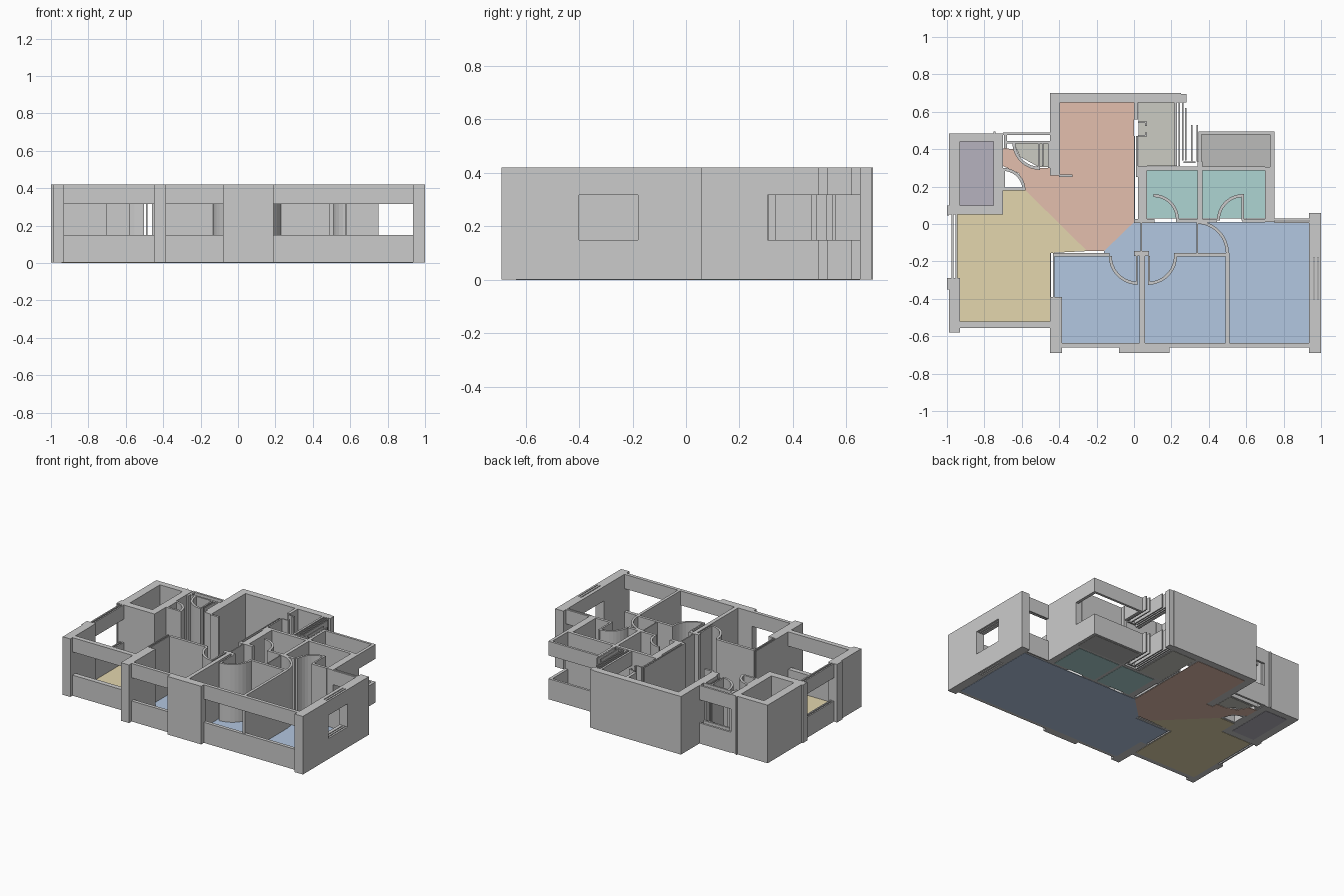
import bpy, bmesh, math

H, SILL, HEAD = 0.42, 0.15, 0.317   # wall height and window opening
BASE = 0.002


def extrude(bm, pts, z0, z1):
    """Prism from a flat outline."""
    lo = [bm.verts.new((x, y, z0)) for x, y in pts]
    hi = [bm.verts.new((x, y, z1)) for x, y in pts]
    bm.faces.new(lo[::-1])
    bm.faces.new(hi)
    n = len(pts)
    for i in range(n):
        j = (i + 1) % n
        bm.faces.new((lo[i], lo[j], hi[j], hi[i]))


def finish(name, bm, color=None):
    bmesh.ops.recalc_face_normals(bm, faces=bm.faces[:])
    me = bpy.data.meshes.new(name)
    bm.to_mesh(me)
    bm.free()
    ob = bpy.data.objects.new(name, me)
    bpy.context.collection.objects.link(ob)
    if color:
        mat = bpy.data.materials.new(name)
        mat.diffuse_color = (*color, 1)
        me.materials.append(mat)


def rect(x0, x1, y0, y1):
    return [(x0, y0), (x1, y0), (x1, y1), (x0, y1)]


def walls(name, *boxes, window=False):
    """Boxes x0,x1,y0,y1; a window wall has only a sill and a lintel."""
    bm = bmesh.new()
    for b in boxes:
        for z0, z1 in (((BASE, SILL), (HEAD, H)) if window else ((BASE, H),)):
            extrude(bm, rect(*b), z0, z1)
    finish(name, bm)


def door(name, cx, cy, r, a0, leaf, t=0.016, n=9):
    """Quarter-circle swing wall plus straight leaf."""
    bm = bmesh.new()
    ang = [math.radians(a0 + 90 * i / n) for i in range(n + 1)]
    ring = [(cx + r * math.cos(a), cy + r * math.sin(a)) for a in ang]
    ring += [(cx + (r - t) * math.cos(a), cy + (r - t) * math.sin(a)) for a in reversed(ang)]
    extrude(bm, ring, BASE, H)
    if leaf:
        extrude(bm, rect(*leaf), BASE, H)
    finish(name, bm)


def floor(name, pts, color):
    bm = bmesh.new()
    extrude(bm, pts, 0, 0.004)
    finish(name, bm, color)


# Floors
BLUE, TEAL = (0.45, 0.57, 0.75), (0.42, 0.66, 0.65)
floor("bedroom_floor", [(-0.43, -0.39), (-0.385, -0.39), (-0.385, -0.635), (0.935, -0.635),
                        (0.935, 0.01), (0, 0.01), (-0.16, -0.145), (-0.16, -0.175), (-0.43, -0.175)], BLUE)
floor("living_floor", [(-0.395, 0.65), (0, 0.65), (0, 0.01), (-0.16, -0.145), (-0.25, -0.145),
                       (-0.58, 0.18), (-0.615, 0.27), (-0.70, 0.31), (-0.70, 0.405), (-0.64, 0.40),
                       (-0.60, 0.33), (-0.51, 0.30), (-0.45, 0.30), (-0.45, 0.26), (-0.395, 0.26)], (0.77, 0.52, 0.42))
floor("dining_floor", [(-0.945, -0.52), (-0.45, -0.52), (-0.45, -0.155), (-0.25, -0.145),
                       (-0.58, 0.18), (-0.70, 0.18), (-0.70, 0.05), (-0.945, 0.05)], (0.77, 0.67, 0.42))
floor("bath_floor_left", rect(0.07, 0.34, 0.03, 0.285), TEAL)
floor("bath_floor_right", rect(0.365, 0.70, 0.03, 0.285), TEAL)
floor("balcony_floor", rect(0.36, 0.73, 0.305, 0.48), (0.5, 0.5, 0.49))
floor("kitchen_floor", rect(0.025, 0.215, 0.31, 0.65), (0.6, 0.6, 0.54))
floor("shaft_floor", rect(-0.93, -0.75, 0.10, 0.44), (0.47, 0.45, 0.52))
floor("closet_floor", [(-0.64, 0.43), (-0.61, 0.36), (-0.51, 0.305), (-0.455, 0.305), (-0.455, 0.43)], (0.6, 0.6, 0.54))

# Back-left shaft block
walls("shaft_walls", (-0.99, -0.93, 0.05, 0.485), (-0.93, -0.75, 0.44, 0.485),
      (-0.75, -0.70, 0.05, 0.485), (-0.93, -0.75, 0.05, 0.10), (-1.0, -0.99, 0.045, 0.10),
      (-0.75, -0.74, 0.485, 0.495))

# Dining room
walls("dining_pillar", (-0.99, -0.93, -0.58, -0.29), (-1.0, -0.99, -0.35, -0.29))
walls("dining_side_window", (-0.975, -0.965, -0.29, 0.05), (-0.955, -0.945, -0.29, 0.05), window=True)
walls("dining_front_window", (-0.93, -0.45, -0.555, -0.52), window=True)

# Front wall of the bedrooms
walls("bedroom_left_wall", (-0.45, -0.385, -0.69, -0.39), (-0.45, -0.443, -0.39, -0.155),
      (-0.433, -0.425, -0.39, -0.155))
walls("front_left_window", (-0.385, -0.08, -0.66, -0.635), window=True)
walls("front_center_wall", (-0.08, 0.19, -0.69, -0.635))
walls("front_right_window", (0.19, 0.94, -0.66, -0.635), window=True)

# Right wall
walls("right_wall", (0.935, 1.0, -0.69, -0.40), (0.935, 1.0, -0.18, 0.06))
walls("right_wall_window", (0.935, 0.96, -0.40, -0.18), (0.966, 0.98, -0.40, -0.18),
      (0.986, 1.0, -0.40, -0.18), window=True)
walls("bedroom_back_window", (0.75, 0.935, 0.005, 0.013), (0.75, 0.935, 0.02, 0.03), window=True)

# Inner bedroom walls
walls("bedroom_partitions", (-0.425, -0.13, -0.175, -0.155), (0.03, 0.058, -0.635, -0.17),
      (0.0, 0.08, -0.17, -0.145), (0.215, 0.51, -0.175, -0.155), (0.49, 0.51, -0.65, -0.155),
      (0.035, 0.043, -0.145, 0.005))

# Living room
walls("living_walls", (-0.45, -0.395, 0.26, 0.70), (-0.395, 0.25, 0.65, 0.70),
      (-0.40, -0.33, 0.25, 0.265), (0.0, 0.022, 0.56, 0.65), (0.0, 0.006, 0.01, 0.47),
      (0.012, 0.022, 0.25, 0.47), (0.25, 0.28, 0.65, 0.695))
walls("kitchen_door", (0.022, 0.07, 0.54, 0.548), (0.022, 0.07, 0.468, 0.476),
      (0.06, 0.07, 0.476, 0.49), (0.06, 0.07, 0.525, 0.54))

# Kitchen and service windows
walls("kitchen_windows", (0.215, 0.23, 0.31, 0.65), (0.238, 0.246, 0.31, 0.65),
      (0.256, 0.264, 0.34, 0.65), (0.274, 0.282, 0.34, 0.62), (0.305, 0.313, 0.335, 0.53),
      (0.335, 0.343, 0.335, 0.53), (0.265, 0.33, 0.325, 0.335), window=True)

# Bathrooms
walls("bath_walls", (0.022, 0.07, 0.01, 0.31), (0.07, 0.70, 0.285, 0.308), (0.34, 0.365, 0.01, 0.335),
      (0.70, 0.75, 0.01, 0.305), (0.0, 0.11, 0.005, 0.028), (0.225, 0.445, 0.008, 0.028),
      (0.58, 0.70, 0.008, 0.028))

# Rear balcony
walls("balcony_parapet", (0.345, 0.362, 0.335, 0.495), (0.362, 0.75, 0.478, 0.495),
      (0.728, 0.75, 0.305, 0.478), window=True)

# Rear closet
walls("closet_windows", (-0.70, -0.45, 0.475, 0.49), (-0.68, -0.45, 0.43, 0.443), window=True)
walls("closet_walls", (-0.70, -0.58, 0.18, 0.195), (-0.493, -0.485, 0.31, 0.43),
      (-0.46, -0.45, 0.30, 0.43), (-0.695, -0.68, 0.405, 0.475))

# Door swings
door("closet_door", -0.505, 0.435, 0.145, 180, (-0.512, -0.502, 0.29, 0.435))
door("shaft_door", -0.70, 0.18, 0.12, 0, (-0.70, -0.69, 0.18, 0.30))
door("bath_door_left", 0.105, 0.025, 0.135, 0, None)
door("bath_door_right", 0.583, 0.02, 0.14, 90, (0.575, 0.587, 0.02, 0.16))
door("bedroom_door_left", 0.02, -0.17, 0.155, 180, (0.01, 0.02, -0.325, -0.17))
door("bedroom_door_middle", 0.075, -0.17, 0.155, 270, (0.075, 0.085, -0.325, -0.17))
door("bedroom_door_right", 0.335, -0.155, 0.172, 0, (0.335, 0.342, -0.155, 0.01))
